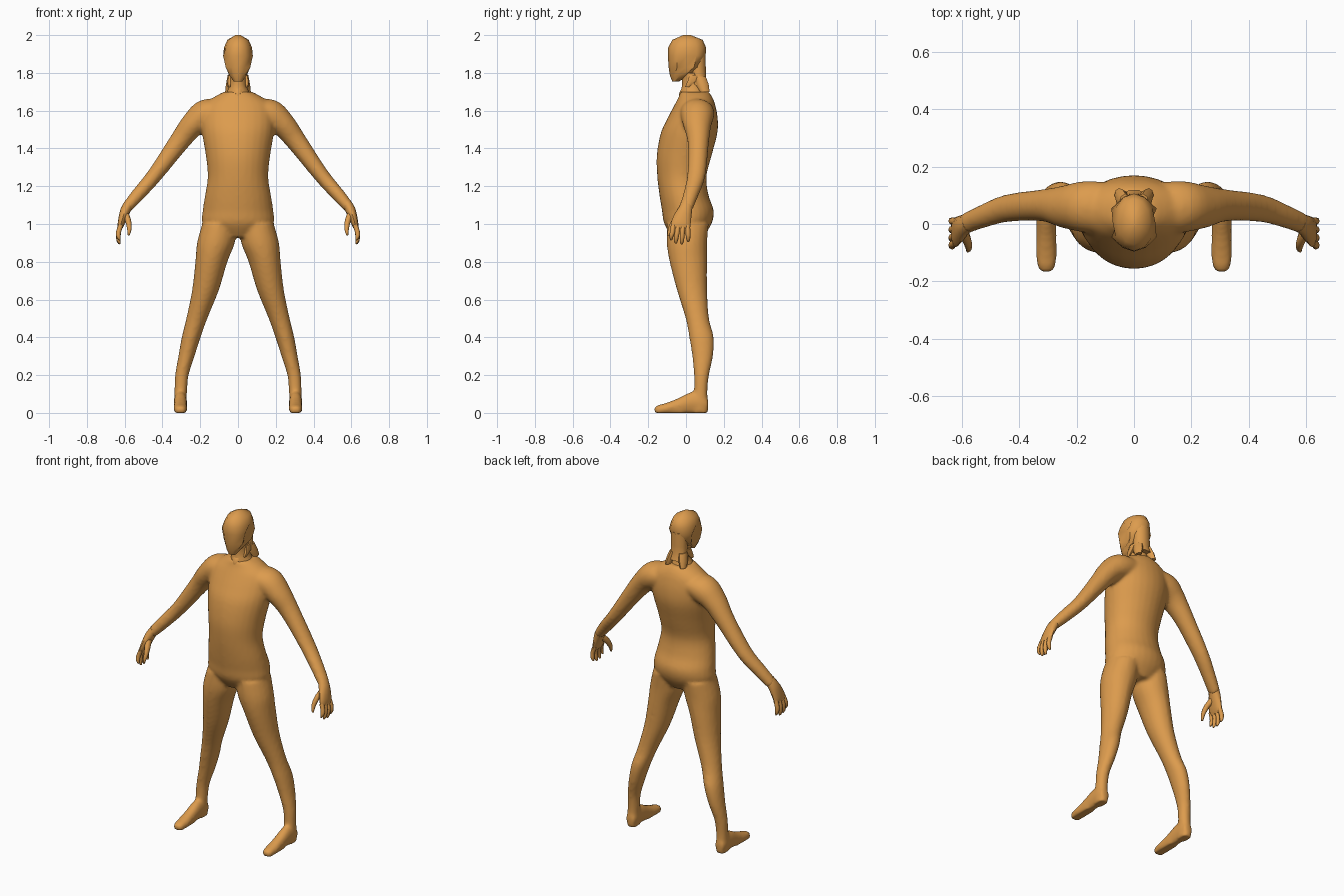
import bpy, bmesh, math
from mathutils import Vector

skin = bpy.data.materials.new("warm_tan")
skin.diffuse_color = (0.72, 0.33, 0.075, 1)


def spline(rows, steps):
    """Catmull-Rom resampling of section rows (x, y, z, half width, half depth)."""
    out = []
    for i in range(len(rows) - 1):
        p = [rows[max(0, min(len(rows) - 1, i + k))] for k in (-1, 0, 1, 2)]
        for s in range(steps):
            t = s / steps
            out.append([0.5 * (2 * b + (c - a) * t + (2 * a - 5 * b + 4 * c - d) * t * t
                               + (3 * b - a - 3 * c + d) * t ** 3) for a, b, c, d in zip(*p)])
    return out + [list(rows[-1])]


def loft(bm, rows, mode="flat", n=20, steps=4, side=1):
    """Skin elliptical sections: flat = level, foot = upright, path = square to the path."""
    rows = spline(rows, steps)
    pts = [Vector((r[0] * side, r[1], r[2])) for r in rows]
    rings = []
    for i, (p, r) in enumerate(zip(pts, rows)):
        a, b = Vector((1, 0, 0)), Vector((0, 1, 0))
        if mode == "foot":
            b = Vector((0, 0, 1))
        if mode == "path":
            t = (pts[min(i + 1, len(pts) - 1)] - pts[max(i - 1, 0)]).normalized()
            b = (b - t * b.dot(t)).normalized()
            a = t.cross(b)
        rings.append([bm.verts.new(p + a * r[3] * math.cos(2 * math.pi * k / n)
                                   + b * r[4] * math.sin(2 * math.pi * k / n)) for k in range(n)])
    faces = [bm.faces.new(rings[0]), bm.faces.new(rings[-1])]
    for lo, hi in zip(rings, rings[1:]):
        for k in range(n):
            faces.append(bm.faces.new((lo[k], lo[(k + 1) % n], hi[(k + 1) % n], hi[k])))
    bmesh.ops.recalc_face_normals(bm, faces=faces)


def finish(name, bm, angle=50):
    me = bpy.data.meshes.new(name)
    bm.to_mesh(me)
    bm.free()
    me.materials.append(skin)
    ob = bpy.data.objects.new(name, me)
    bpy.context.collection.objects.link(ob)
    bpy.ops.object.select_all(action='DESELECT')
    ob.select_set(True)
    bpy.context.view_layer.objects.active = ob
    bpy.ops.object.shade_smooth_by_angle(angle=math.radians(angle))
    return ob


# Torso and neck
body = bmesh.new()
loft(body, [(0, .01, .93, .10, .08), (0, .01, 1.0, .185, .125), (0, .01, 1.07, .187, .137),
            (0, -.01, 1.15, .175, .13), (0, -.022, 1.25, .16, .13), (0, -.01, 1.36, .17, .145),
            (0, .016, 1.48, .19, .15), (0, .035, 1.56, .195, .133), (0, .047, 1.63, .18, .108),
            (0, .05, 1.67, .13, .09), (0, .045, 1.70, .075, .075)], n=28)

for s in (1, -1):
    # Arm from shoulder to wrist
    loft(body, [(.09, .055, 1.60, .06, .09), (.17, .06, 1.58, .08, .09), (.24, .06, 1.525, .066, .075),
                (.315, .065, 1.43, .054, .056), (.44, .055, 1.26, .041, .048),
                (.53, .025, 1.155, .036, .04), (.59, 0, 1.085, .029, .036)], "path", side=s)
    # Leg from hip to sole
    loft(body, [(.10, .01, 1.0, .09, .11), (.117, .005, .9, .1, .107), (.141, .012, .8, .085, .099),
                (.172, .032, .65, .071, .08), (.218, .06, .5, .056, .062), (.248, .082, .4, .05, .065),
                (.273, .088, .3, .043, .055), (.297, .082, .2, .036, .04), (.303, .078, .12, .034, .036),
                (.305, .076, .06, .034, .04), (.305, .074, .012, .033, .042)], side=s)
    # Foot from heel to toe
    loft(body, [(.305, .118, .042, .024, .03), (.305, .09, .052, .034, .05), (.305, .03, .056, .035, .056),
                (.305, -.04, .04, .035, .039), (.305, -.10, .028, .036, .027),
                (.305, -.145, .021, .032, .021), (.305, -.168, .018, .018, .014)], "foot", side=s)
# Flatten the soles, then fuse limbs and torso into one smooth skin
for v in body.verts:
    v.co.z = max(v.co.z, 0.005) if v.co.z > .02 else 0.0
ob = finish("body", body, 60)
m = ob.modifiers.new("fuse", 'REMESH')
m.mode, m.voxel_size, m.use_smooth_shade = 'VOXEL', 0.01, True
m = ob.modifiers.new("soften", 'SMOOTH')
m.factor, m.iterations = 0.5, 6

# Hands: palm, four fingers and thumb
for s, label in ((1, "left"), (-1, "right")):
    hand = bmesh.new()
    loft(hand, [(.575, .005, 1.11, .026, .032), (.595, -.005, 1.075, .027, .038),
                (.611, -.02, 1.03, .022, .048), (.622, -.029, .99, .016, .052),
                (.625, -.03, .972, .009, .046)], "path", 12, 2, s)
    for y0, y1, z in ((-.066, -.078, .915), (-.041, -.053, .897), (-.016, -.022, .893), (.008, .012, .906)):
        loft(hand, [(.62, y0, .995, .013, .014), (.633, (y0 + y1) / 2, .955, .013, .013),
                    (.632, y1, z + .018, .011, .011), (.626, y1, z, .004, .005)], "path", 8, 2, s)
    loft(hand, [(.598, -.02, 1.055, .018, .02), (.582, -.055, 1.02, .016, .018),
                (.575, -.082, .975, .012, .013), (.579, -.094, .94, .005, .006)], "path", 8, 2, s)
    finish(label + "_hand", hand)

# Head: faceted egg with hollows at the ears
head = bmesh.new()
loft(head, [(0, -.055, 1.755, .022, .018), (0, -.035, 1.785, .045, .05), (0, -.002, 1.83, .067, .09),
            (0, .004, 1.89, .081, .1), (0, .006, 1.935, .074, .1), (0, .008, 1.975, .056, .08),
            (0, .005, 2.0, .014, .02)], n=12, steps=1)
for v in head.verts:
    if abs(v.co.y) < .035 and 1.80 < v.co.z < 1.91 and abs(v.co.x) > .03:
        v.co.x *= .72
    elif 1.82 < v.co.z < 1.91 and abs(v.co.x) > .05:
        v.co.x *= 1.12
finish("head", head)

# Neck with a small throat knob
neck = bmesh.new()
loft(neck, [(0, .045, 1.66, .085, .075), (0, .035, 1.70, .058, .063), (0, .035, 1.74, .045, .055),
            (0, .03, 1.80, .045, .055)], n=12, steps=2)
loft(neck, [(0, 0, 1.72, .03, .02), (0, -.025, 1.70, .02, .016), (0, -.036, 1.685, .008, .006)],
     "foot", 8, 1)
finish("neck", neck)

# Hood down the back of the head, ending in flared tails
hood = bmesh.new()
loft(hood, [(0, .06, 1.90, .05, .045), (0, .065, 1.82, .05, .042), (0, .068, 1.77, .05, .04),
            (0, .075, 1.735, .058, .045)], n=10, steps=1)
for s in (1, -1):
    loft(hood, [(.03, .07, 1.78, .022, .035), (.04, .085, 1.74, .024, .035),
                (.052, .10, 1.70, .016, .025)], n=8, steps=1, side=s)
    loft(hood, [(.04, .04, 1.79, .014, .025), (.047, .03, 1.755, .014, .025),
                (.046, .005, 1.725, .008, .012)], n=6, steps=1, side=s)
finish("hood", hood)
